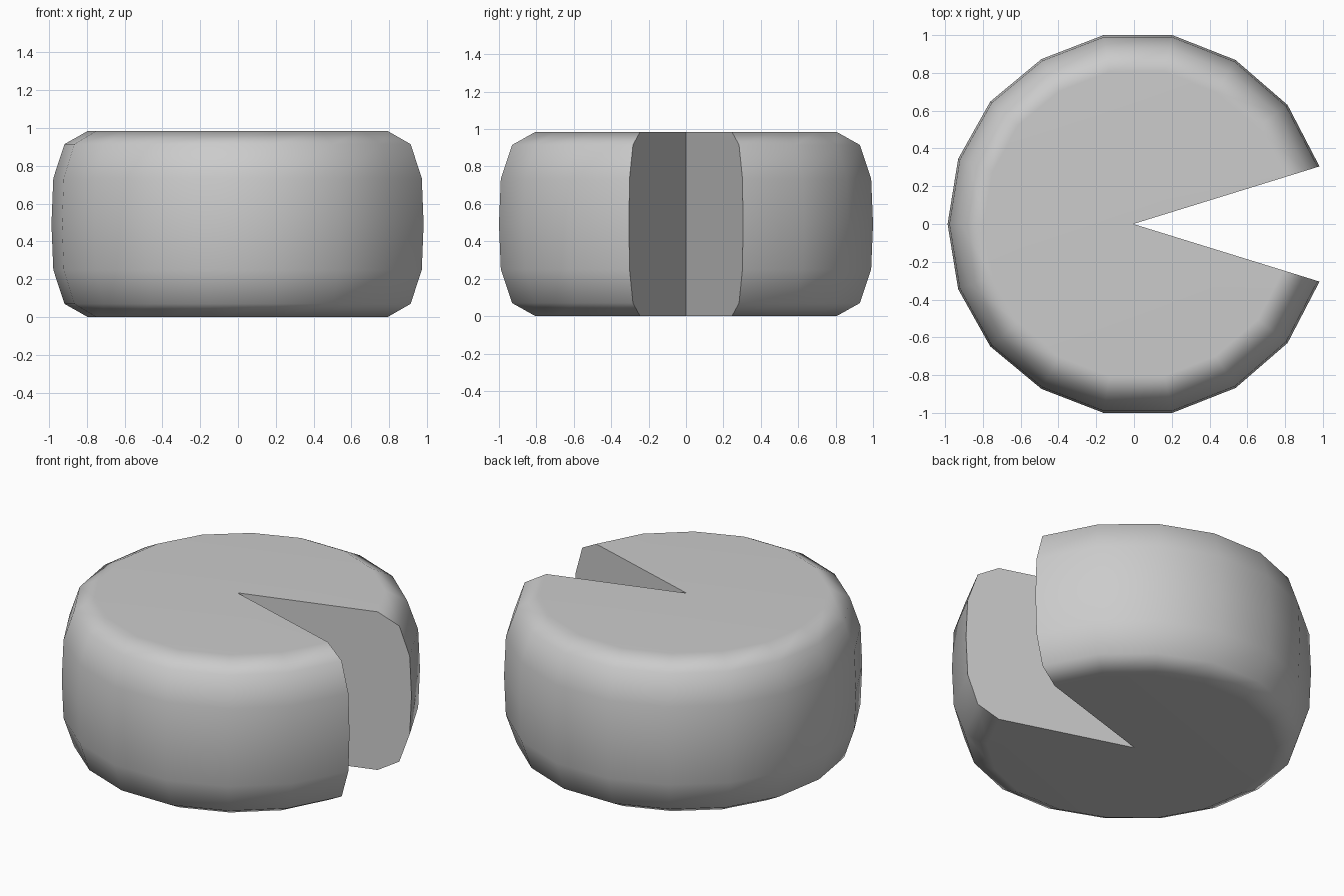
import bpy
import bmesh
import math

if "Cube" in bpy.data.objects:
    bpy.data.objects.remove(bpy.data.objects["Cube"], do_unlink=True)

# One flat colour
grey = bpy.data.materials.new("light grey")
grey.use_nodes = True
colour = (0.6, 0.6, 0.6, 1)
grey.diffuse_color = colour
grey.node_tree.nodes["Principled BSDF"].inputs["Base Color"].default_value = colour

# Outline from the notch lip round to the back, mirrored to the other lip
half = [(0.982, 0.305), (0.813, 0.63), (0.538, 0.868), (0.203, 1.0), (-0.161, 1.0),
        (-0.49, 0.873), (-0.761, 0.648), (-0.931, 0.345), (-0.987, 0)]
outline = half + [(x, -y) for x, y in half[-2::-1]]

# Rounded side: outline scale and height
profile = [(0.805, 0), (0.93, 0.07), (0.99, 0.25), (1, 0.492),
           (0.99, 0.735), (0.93, 0.915), (0.805, 0.985)]

bm = bmesh.new()
rings = [[bm.verts.new((x * s, y * s, z)) for x, y in outline] for s, z in profile]
apex_low = bm.verts.new((-0.004, 0, 0))
apex_high = bm.verts.new((-0.004, 0, profile[-1][1]))

# Rounded outer wall
for low, high in zip(rings, rings[1:]):
    for i in range(len(outline) - 1):
        bm.faces.new((low[i], low[i + 1], high[i + 1], high[i]))

# Top, bottom and the two walls of the wedge notch
bm.faces.new(rings[-1] + [apex_high])
bm.faces.new(rings[0][::-1] + [apex_low])
for end in (0, -1):
    bm.faces.new([apex_low] + [ring[end] for ring in rings] + [apex_high])
bmesh.ops.recalc_face_normals(bm, faces=bm.faces)

mesh = bpy.data.meshes.new("notched_wheel")
bm.to_mesh(mesh)
bm.free()
mesh.materials.append(grey)
wheel = bpy.data.objects.new("notched_wheel", mesh)
bpy.context.collection.objects.link(wheel)

# Smooth wall with crisp notch edges and flat caps
bpy.ops.object.select_all(action="DESELECT")
wheel.select_set(True)
bpy.context.view_layer.objects.active = wheel
bpy.ops.object.shade_smooth_by_angle(angle=math.radians(55))
weighted = wheel.modifiers.new("flat_caps", "WEIGHTED_NORMAL")
weighted.keep_sharp = True
